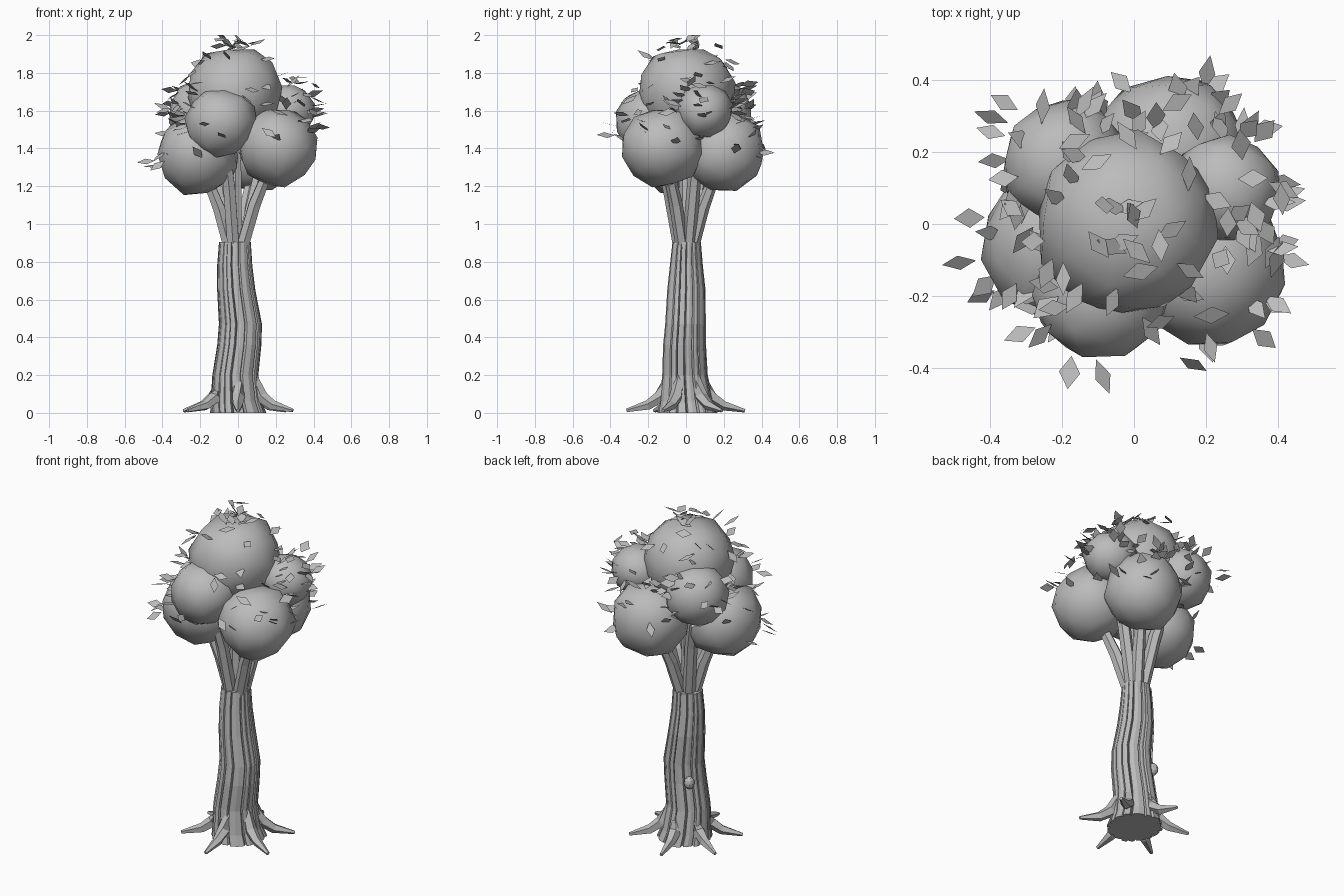
import bpy, bmesh, math, random
from mathutils import Vector, Matrix

rng = random.Random(7)

cube = bpy.data.objects.get("Cube")
if cube:
    bpy.data.objects.remove(cube, do_unlink=True)

grey = bpy.data.materials.new("plain_grey")
grey.use_nodes = True
grey.diffuse_color = (0.5, 0.5, 0.5, 1)
grey.node_tree.nodes["Principled BSDF"].inputs["Base Color"].default_value = (0.5, 0.5, 0.5, 1)


def finish(name, bm, smooth=False):
    """Turn a bmesh into a named object."""
    mesh = bpy.data.meshes.new(name)
    for f in bm.faces:
        f.smooth = smooth
    bm.to_mesh(mesh)
    bm.free()
    mesh.materials.append(grey)
    obj = bpy.data.objects.new(name, mesh)
    bpy.context.collection.objects.link(obj)
    return obj


def loft(bm, rings):
    """Skin a list of point rings and cap both ends."""
    loops = [[bm.verts.new(p) for p in ring] for ring in rings]
    n = len(loops[0])
    for a, b in zip(loops, loops[1:]):
        for i in range(n):
            j = (i + 1) % n
            bm.faces.new((a[i], a[j], b[j], b[i]))
    bm.faces.new(loops[0][::-1])
    bm.faces.new(loops[-1])
    bmesh.ops.recalc_face_normals(bm, faces=bm.faces)


def tube(name, points, radii, sides=6):
    """Tapered tube along a path."""
    pts = [Vector(p) for p in points]
    rings = []
    for i, (p, r) in enumerate(zip(pts, radii)):
        d = (pts[min(i + 1, len(pts) - 1)] - pts[max(i - 1, 0)]).normalized()
        side = d.cross(Vector((0.31, 0.17, 1)) if abs(d.z) < 0.9 else Vector((1, 0, 0))).normalized()
        up = side.cross(d)
        angles = [math.tau * k / sides for k in range(sides)]
        rings.append([p + r * (side * math.cos(a) + up * math.sin(a)) for a in angles])
    bm = bmesh.new()
    loft(bm, rings)
    for v in bm.verts:
        v.co.z = max(v.co.z, 0)
    return finish(name, bm)


# Trunk: leaning column with uneven strips of bark parted by narrow grooves
TRUNK = [  # z, centre x, centre y, radius x, radius y
    (0, 0, 0.005, 0.15, 0.158), (0.06, -0.01, 0, 0.137, 0.142),
    (0.2, -0.015, -0.008, 0.123, 0.12), (0.36, 0.006, -0.01, 0.118, 0.113),
    (0.47, 0.012, -0.005, 0.115, 0.107), (0.65, -0.01, 0, 0.102, 0.101),
    (0.78, -0.018, 0, 0.094, 0.087), (0.905, -0.017, 0.002, 0.085, 0.075)]
widths = [rng.uniform(0.5, 1.6) for _ in range(16)]
outline, angle = [], 0
for w in widths:
    span = math.tau * w / sum(widths)
    height = rng.uniform(0.95, 1.03)
    for share, depth in ((0.0, 0.87), (0.1, 1.0), (0.5, 1.02), (0.9, 0.99)):
        outline.append((angle + span * share, height * depth))
    angle += span
bm = bmesh.new()
loft(bm, [[(cx + rx * k * math.cos(a), cy + ry * k * math.sin(a), z) for a, k in outline]
          for z, cx, cy, rx, ry in TRUNK])
finish("trunk", bm)

# Knot on the bark
bm = bmesh.new()
bmesh.ops.create_icosphere(bm, subdivisions=2, radius=0.03,
                           matrix=Matrix.Translation((-0.075, 0.075, 0.37)) @ Matrix.Diagonal((1, 1, 1.25, 1)))
finish("trunk_knot", bm)

# Roots: six arms spreading from the foot
for k, degrees in enumerate((37, 99, 156, 212, 270, 337)):
    a = math.radians(degrees)
    path = [(r * math.cos(a), r * math.sin(a), z) for r, z in
            ((0.085, 0.19), (0.135, 0.085), (0.2, 0.04), (0.315, 0.012))]
    tube(f"root_{k + 1}", path, (0.026, 0.036, 0.028, 0.01), 5)

# Crown: one rounded clump at the end of each branch
CLUMPS = [  # name, centre, radius, leaves
    ("top", (-0.022, 0, 1.695), 0.256, 22),
    ("low_right", (-0.215, -0.055, 1.37), 0.217, 14),
    ("low_left", (0.21, -0.12, 1.41), 0.216, 16),
    ("low_back", (0.1, 0.2, 1.385), 0.22, 18),
    ("front", (-0.092, -0.193, 1.54), 0.187, 12),
    ("back_right", (-0.19, 0.17, 1.595), 0.178, 20),
    ("back_left", (0.255, 0.1, 1.6), 0.15, 24)]

leaves = bmesh.new()


def add_leaf(pos, outward):
    """Diamond leaf, loosely level, pointing outward."""
    normal = Vector((rng.uniform(-0.8, 0.8), rng.uniform(-0.8, 0.8), 1)).normalized()
    along = outward - normal * outward.dot(normal)
    along = (along + Vector((rng.uniform(-0.4, 0.4), rng.uniform(-0.4, 0.4), 0))).normalized()
    across = normal.cross(along).normalized()
    half, wide = rng.uniform(0.042, 0.056), rng.uniform(0.023, 0.03)
    corners = [pos + along * half, pos + across * wide, pos - along * half, pos - across * wide]
    for c in corners:
        c.z = min(c.z, 2.0)
    leaves.faces.new([leaves.verts.new(c) for c in corners])


for name, centre, radius, count in CLUMPS:
    c = Vector(centre)

    # Lumpy ball with a slightly flattened crown
    bm = bmesh.new()
    spin = Matrix.Rotation(rng.uniform(0, 6), 4, "Z") @ Matrix.Rotation(rng.uniform(0, 6), 4, "X")
    bmesh.ops.create_icosphere(bm, subdivisions=2, radius=radius, matrix=spin)
    for v in bm.verts:
        v.co *= rng.uniform(0.96, 1.06)
        v.co.z = max(min(v.co.z, radius * 0.89), -radius)
        v.co += c
    finish("foliage_" + name, bm, smooth=True)

    # Branch, bowed inward
    flat = Vector((c.x, c.y, 0))
    start = Vector((-0.01, 0, 0.86)) + flat.normalized() * (0.032 if name != "top" else 0)
    end = c - flat * 0.2 - Vector((0, 0, radius * 0.5))
    middle = start.lerp(end, 0.55) - flat * 0.06
    tube("branch_" + name, (start, middle, end), (0.036, 0.036, 0.028), 6)

    # Loose leaves hover over the outer, upper side of each clump
    placed = 0
    while placed < count:
        d = Vector((rng.gauss(0, 1), rng.gauss(0, 1), rng.gauss(0.4, 0.8))).normalized()
        p = c + d * (radius + rng.uniform(0.0, 0.07))
        buried = any((p - Vector(o)).length < r * 0.98 for _, o, r, _ in CLUMPS)
        if d.z > -0.3 and not buried:
            add_leaf(p, d)
            placed += 1

# Tuft of leaves on the crown's peak
for k in range(7):
    x, y = rng.uniform(-0.04, 0.13), rng.uniform(-0.08, 0.1)
    add_leaf(Vector((x, y, rng.uniform(1.93, 1.98))), Vector((x, y, 0.6)))
finish("leaves", leaves)
